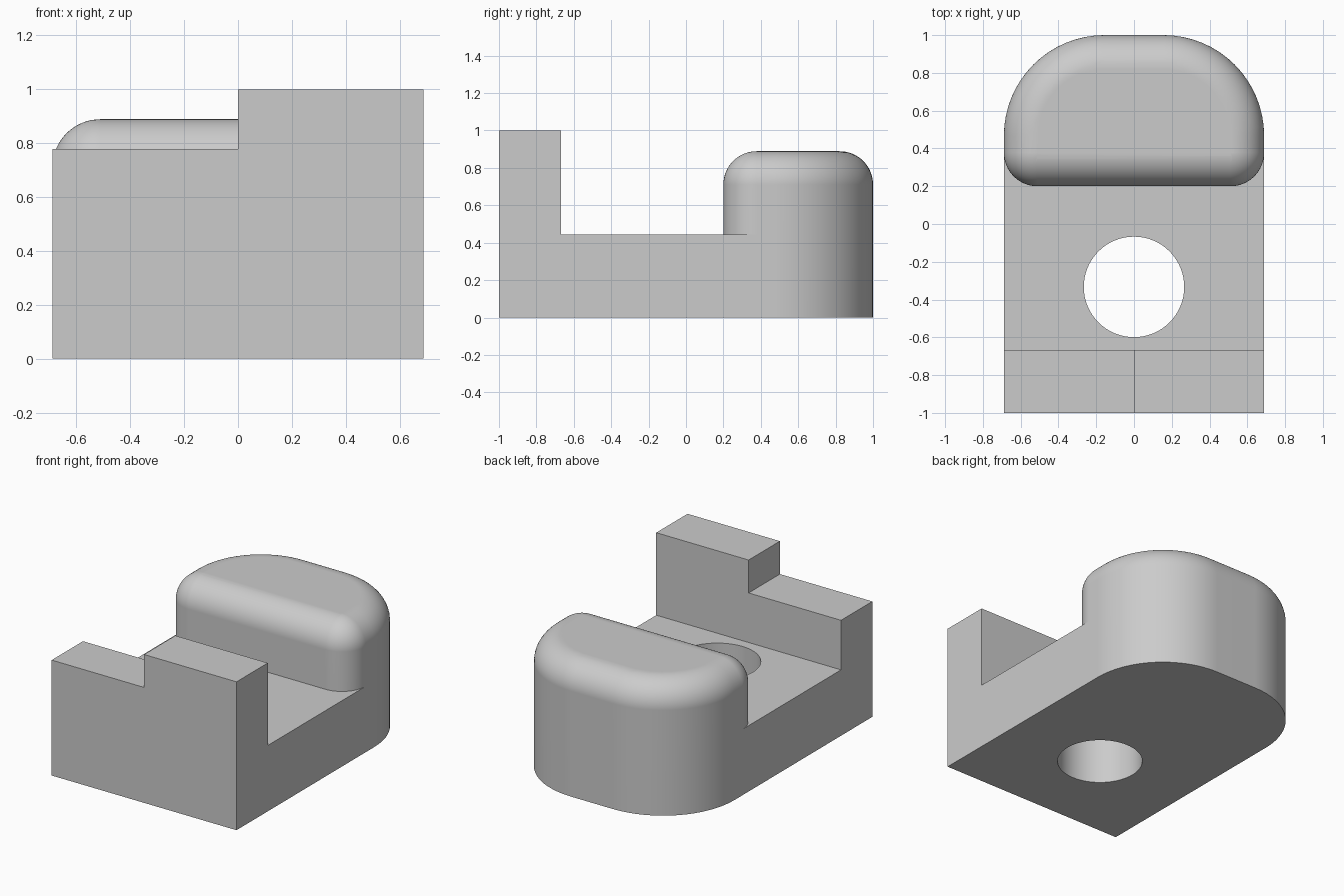
import bpy, bmesh, math

cube = bpy.data.objects.get("Cube")
if cube:
    bpy.data.objects.remove(cube, do_unlink=True)

HALF_W = 0.689
BED_Z = 0.444
HEAD_Z = 0.889
FILLET = 0.178
STEPS = 16

grey = bpy.data.materials.new("light_grey")
grey.use_nodes = True
GREY = (0.6, 0.6, 0.6, 1)
grey.diffuse_color = GREY
grey.node_tree.nodes["Principled BSDF"].inputs["Base Color"].default_value = GREY


def loft(name, rings):
    """Closed solid skinned through rings of equal point count."""
    bm = bmesh.new()
    loops = [[bm.verts.new(p) for p in ring] for ring in rings]
    n = len(loops[0])
    for a, b in zip(loops, loops[1:]):
        for i in range(n):
            j = (i + 1) % n
            bm.faces.new((a[i], a[j], b[j], b[i]))
    bm.faces.new(loops[0][::-1])
    bm.faces.new(loops[-1])
    bmesh.ops.remove_doubles(bm, verts=bm.verts, dist=1e-5)
    bmesh.ops.recalc_face_normals(bm, faces=bm.faces)
    mesh = bpy.data.meshes.new(name)
    bm.to_mesh(mesh)
    bm.free()
    mesh.materials.append(grey)
    ob = bpy.data.objects.new(name, mesh)
    bpy.context.collection.objects.link(ob)
    return ob


def extrude_y(profile, y0, y1):
    return [[(x, y, z) for x, z in profile] for y in (y0, y1)]


def head_ring(inset, z):
    """Head outline with small front and large back corner radii."""
    pts = []
    corners = [(1, 1, 0.533, 0), (-1, 1, 0.533, 90),
               (-1, 0, FILLET, 180), (1, 0, FILLET, 270)]
    for sx, back, r, start in corners:
        cx = sx * (HALF_W - r)
        cy = 1 - r if back else 0.2 + r
        for i in range(STEPS + 1):
            a = math.radians(start + 90 * i / STEPS)
            pts.append((cx + (r - inset) * math.cos(a),
                        cy + (r - inset) * math.sin(a), z))
    return pts


# Rounded head with a filleted top
rings = [head_ring(0, 0)]
for i in range(STEPS + 1):
    a = math.pi / 2 * i / STEPS
    rings.append(head_ring(FILLET * (1 - math.cos(a)),
                           HEAD_Z - FILLET + FILLET * math.sin(a)))
body = loft("stepped_block", rings)

# Flat bed
bed = loft("bed", extrude_y([(-HALF_W, 0), (HALF_W, 0), (HALF_W, BED_Z),
                             (-HALF_W, BED_Z)], -1, 0.42))

# Stepped front wall, taller on its left half
wall = loft("front_wall", extrude_y([(-HALF_W, 0), (HALF_W, 0), (HALF_W, 1), (0, 1),
                                     (0, 0.778), (-HALF_W, 0.778)], -1, -0.667))

# Round through hole
circle = [(0.266 * math.cos(math.tau * i / 64),
           -0.333 + 0.266 * math.sin(math.tau * i / 64)) for i in range(64)]
hole = loft("hole_cutter", [[(x, y, z) for x, y in circle] for z in (-0.2, 0.7)])

# Join the parts into one solid and bore the hole
bpy.context.view_layer.objects.active = body
for tool, op in ((bed, "UNION"), (wall, "UNION"), (hole, "DIFFERENCE")):
    mod = body.modifiers.new(tool.name, "BOOLEAN")
    mod.object = tool
    mod.operation = op
    mod.solver = "EXACT"
    bpy.ops.object.modifier_apply(modifier=mod.name)
    bpy.data.objects.remove(tool, do_unlink=True)

# Remove seams on flat sides
bm = bmesh.new()
bm.from_mesh(body.data)
bmesh.ops.remove_doubles(bm, verts=bm.verts, dist=1e-4)
bmesh.ops.dissolve_limit(bm, angle_limit=math.radians(0.5),
                         verts=bm.verts, edges=bm.edges)
bm.to_mesh(body.data)
bm.free()

# Smooth fillets, crisp edges
bpy.ops.object.select_all(action="DESELECT")
body.select_set(True)
bpy.ops.object.shade_smooth_by_angle(angle=math.radians(30))
weighted = body.modifiers.new("flat_face_normals", "WEIGHTED_NORMAL")
weighted.keep_sharp = True
